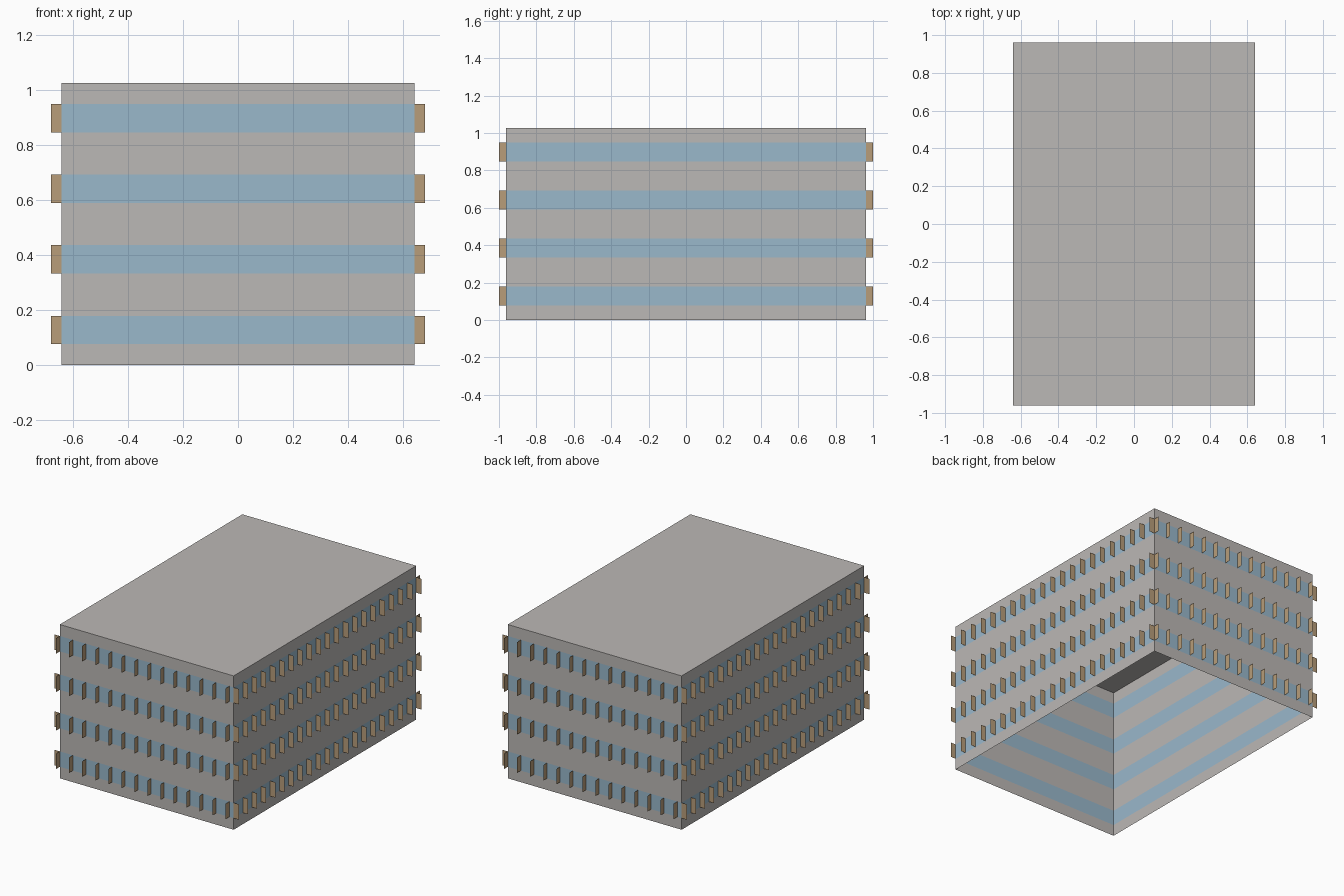
import bpy
import bmesh
from mathutils import Matrix, Vector

cube = bpy.data.objects.get("Cube")
if cube:
    bpy.data.objects.remove(cube, do_unlink=True)

U = 1 / 7.8                       # building module
HX, HY, STOREY = 5 * U, 7.5 * U, 2 * U
STOREYS = 4
HEIGHT = STOREYS * STOREY
SILL, HEAD = 0.6 * U, 1.4 * U     # window band within each storey
FIN_DEPTH, FIN_STEP = 0.3 * U, 0.75 * U


def material(name, r, g, b):
    mat = bpy.data.materials.new(name)
    mat.use_nodes = True
    mat.diffuse_color = (r, g, b, 1)
    mat.node_tree.nodes["Principled BSDF"].inputs["Base Color"].default_value = (r, g, b, 1)
    return mat


concrete = material("warm grey concrete", 0.50, 0.48, 0.465)
glass = material("pale blue glass", 0.32, 0.48, 0.60)
wood = material("tan wood", 0.48, 0.34, 0.195)


def finish(bm, name, materials):
    mesh = bpy.data.meshes.new(name)
    bm.to_mesh(mesh)
    bm.free()
    for mat in materials:
        mesh.materials.append(mat)
    obj = bpy.data.objects.new(name, mesh)
    bpy.context.collection.objects.link(obj)
    return obj


# Building shell: walls and roof, open underneath, cut into window bands
bm = bmesh.new()
box = Matrix.Translation((0, 0, HEIGHT / 2)) @ Matrix.Diagonal((2 * HX, 2 * HY, HEIGHT, 1))
bmesh.ops.create_cube(bm, size=1, matrix=box)
bm.normal_update()
floor = [f for f in bm.faces if f.normal.z < -0.5]
bmesh.ops.delete(bm, geom=floor, context="FACES")
for storey in range(STOREYS):
    for level in (SILL, HEAD):
        bmesh.ops.bisect_plane(bm, geom=bm.verts[:] + bm.edges[:] + bm.faces[:],
                               plane_co=(0, 0, storey * STOREY + level), plane_no=(0, 0, 1))
for face in bm.faces:
    z = face.calc_center_median().z
    in_band = SILL < z % STOREY < HEAD and z < HEIGHT - 0.01
    face.material_index = 1 if in_band else 0
finish(bm, "building_shell", [concrete, glass])


# Sun fins: thin upright sheets, evenly stepped along each wall from its first corner
def add_fins(name, start, along, outward, length):
    start, along, outward = Vector(start), Vector(along), Vector(outward)
    bm = bmesh.new()
    for storey in range(STOREYS):
        low = Vector((0, 0, storey * STOREY + SILL))
        high = Vector((0, 0, storey * STOREY + HEAD))
        for i in range(int(length / FIN_STEP + 0.001) + 1):
            inner = start + along * (i * FIN_STEP)
            outer = inner + outward * FIN_DEPTH
            corners = (inner + low, outer + low, outer + high, inner + high)
            bm.faces.new([bm.verts.new(c) for c in corners])
    finish(bm, name, [wood])


add_fins("front_fins", (-HX, -HY, 0), (1, 0, 0), (0, -1, 0), 2 * HX)
add_fins("right_fins", (HX, -HY, 0), (0, 1, 0), (1, 0, 0), 2 * HY)
add_fins("back_fins", (HX, HY, 0), (-1, 0, 0), (0, 1, 0), 2 * HX)
add_fins("left_fins", (-HX, HY, 0), (0, -1, 0), (-1, 0, 0), 2 * HY)
